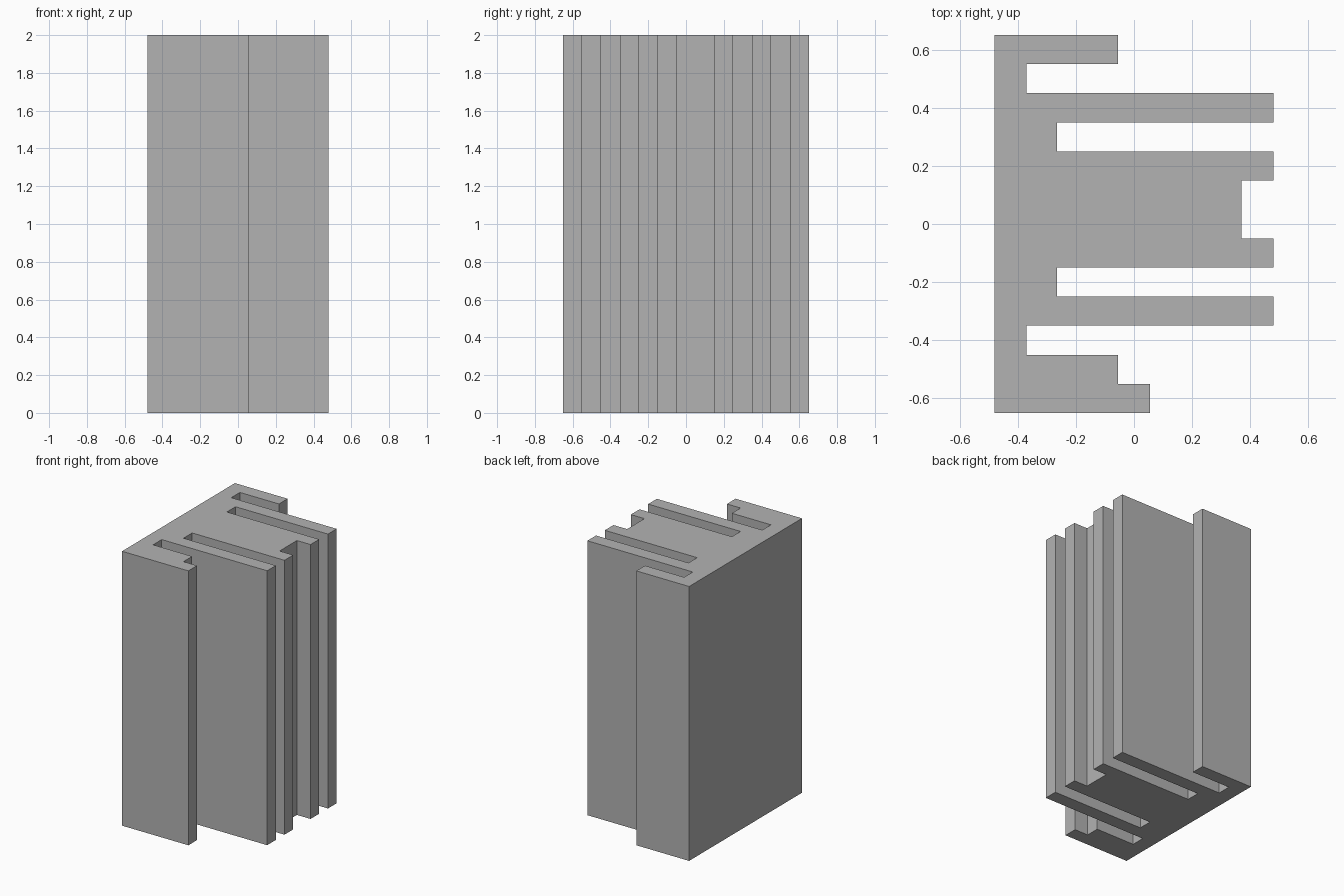
import bpy
import bmesh
from mathutils import Vector

cube = bpy.data.objects.get("Cube")
if cube:
    bpy.data.objects.remove(cube, do_unlink=True)

HEIGHT = 2.0

# Single grey material
grey = bpy.data.materials.new("plain_grey")
grey.use_nodes = True
colour = (0.45, 0.45, 0.45, 1.0)
grey.diffuse_color = colour
grey.node_tree.nodes["Principled BSDF"].inputs["Base Color"].default_value = colour

# Stepped x positions across the section
BACK, SLOT, DEEP, SHORT, LIP, NOTCH, TIP = -0.48, -0.37, -0.265, -0.055, 0.055, 0.37, 0.48

# Right-hand edge of the section, from front to back: (x reach, band width)
bands = [
    (LIP, 0.1),     # front flange lip
    (SHORT, 0.1),   # front flange
    (SLOT, 0.1),    # outer slot
    (TIP, 0.1),     # front fin
    (DEEP, 0.1),    # inner slot
    (TIP, 0.1),     # core front rib
    (NOTCH, 0.2),   # core notch
    (TIP, 0.1),     # core back rib
    (DEEP, 0.1),    # inner slot
    (TIP, 0.1),     # back fin
    (SLOT, 0.1),    # outer slot
    (SHORT, 0.1),   # back flange
]

# Walk the bands to make one closed outline
y = -0.65
outline = [(BACK, y)]
for reach, width in bands:
    outline.append((reach, y))
    y += width
    outline.append((reach, y))
outline.append((BACK, y))

# Extrude the outline into the finned block
bm = bmesh.new()
base = bm.faces.new([bm.verts.new((px, py, 0)) for px, py in outline])
result = bmesh.ops.extrude_face_region(bm, geom=[base], use_keep_orig=True)
top = [g for g in result["geom"] if isinstance(g, bmesh.types.BMVert)]
bmesh.ops.translate(bm, verts=top, vec=Vector((0, 0, HEIGHT)))
bmesh.ops.recalc_face_normals(bm, faces=bm.faces)

mesh = bpy.data.meshes.new("finned_block")
bm.to_mesh(mesh)
bm.free()
mesh.materials.append(grey)
block = bpy.data.objects.new("finned_block", mesh)
bpy.context.collection.objects.link(block)
